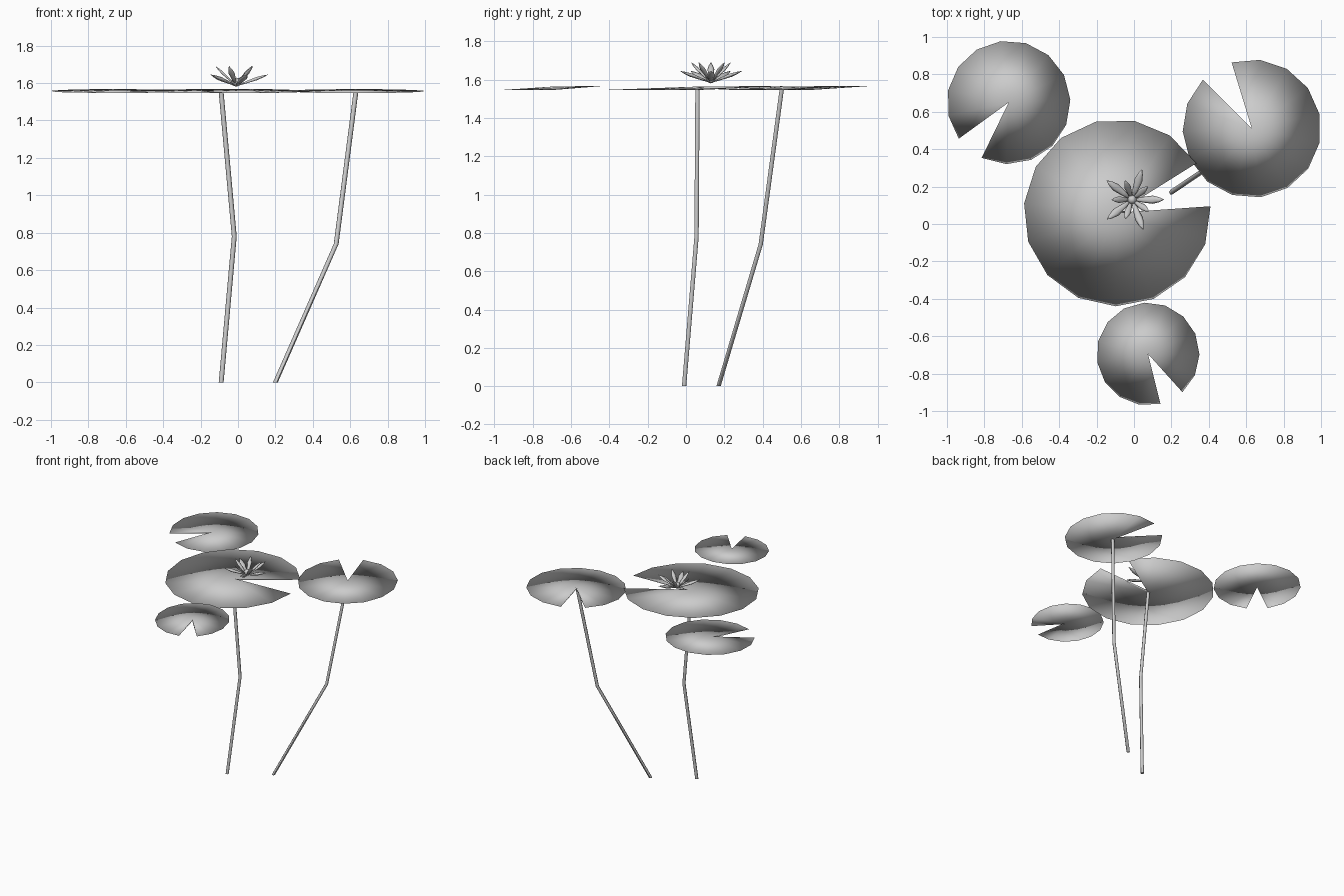
import bpy, bmesh
from math import cos, sin, radians
from mathutils import Vector

cube = bpy.data.objects.get("Cube")
if cube:
    bpy.data.objects.remove(cube, do_unlink=True)

grey = bpy.data.materials.new("plain grey")
grey.use_nodes = True
COLOUR = (0.6, 0.6, 0.6, 1)
grey.diffuse_color = COLOUR
grey.node_tree.nodes["Principled BSDF"].inputs["Base Color"].default_value = COLOUR


def finish(name, bm):
    bmesh.ops.recalc_face_normals(bm, faces=bm.faces)
    for f in bm.faces:
        f.smooth = True
    mesh = bpy.data.meshes.new(name)
    bm.to_mesh(mesh)
    bm.free()
    mesh.materials.append(grey)
    obj = bpy.data.objects.new(name, mesh)
    bpy.context.collection.objects.link(obj)
    return obj


def loft(bm, rings):
    """Skin a list of equal vertex rings, capping both ends."""
    n = len(rings[0])
    for a, b in zip(rings, rings[1:]):
        for i in range(n):
            j = (i + 1) % n
            bm.faces.new((a[i], a[j], b[j], b[i]))
    bm.faces.new(rings[0])
    bm.faces.new(rings[-1])


# Lily pads: thin, slightly tilted lenses with a wedge notch
def pad(name, x, y, radius, notch_end, segments=14, notch=28):
    bm = bmesh.new()
    top = bm.verts.new((x, y, 1.564))
    low = bm.verts.new((x, y, 1.546))
    rim = []
    for i in range(segments + 1):
        a = radians(notch_end + (360 - notch) * i / segments)
        rim.append(bm.verts.new((x + radius * cos(a), y + radius * sin(a),
                                 1.557 + 0.011 * sin(a))))
    for a, b in zip(rim, rim[1:]):
        bm.faces.new((top, a, b))
        bm.faces.new((low, b, a))
    bm.faces.new((top, low, rim[0]))
    bm.faces.new((top, rim[-1], low))
    finish(name, bm)


pad("large_pad", -0.09, 0.06, 0.5, 32)
pad("back_left_pad", 0.63, 0.51, 0.37, 135)
pad("back_right_pad", -0.67, 0.65, 0.33, 244)
pad("front_pad", 0.075, -0.695, 0.275, 312)


# Stems: bent six-sided tubes
def stem(name, points, radius=0.013):
    bm = bmesh.new()
    rings = [[bm.verts.new((x + radius * cos(radians(60 * i)),
                            y + radius * sin(radians(60 * i)), z))
              for i in range(6)] for x, y, z in points]
    loft(bm, rings)
    obj = finish(name, bm)
    bpy.ops.object.select_all(action="DESELECT")
    obj.select_set(True)
    bpy.context.view_layer.objects.active = obj
    bpy.ops.object.shade_smooth_by_angle(angle=radians(65))


stem("large_pad_stem", [(-0.09, -0.01, 0), (-0.02, 0.055, 0.78), (-0.09, 0.06, 1.55)])
stem("back_left_stem", [(0.2, 0.17, 0), (0.525, 0.39, 0.74), (0.63, 0.5, 1.55)])

# Flower: two whorls of pointed petals round a small bud
CENTRE = Vector((-0.01, 0.13, 1.585))


def petal(name, angle, reach, rise, width):
    a = radians(angle)
    axis = Vector((cos(a) * reach, sin(a) * reach, rise))
    side = Vector((-sin(a), cos(a), 0))
    up = axis.cross(side).normalized()
    bm = bmesh.new()
    rings = []
    for t, w in ((0, 0.25), (0.35, 0.7), (0.65, 1), (0.85, 0.6), (1, 0.06)):
        rings.append([bm.verts.new(CENTRE + axis * t
                                   + side * cos(radians(60 * i)) * width * w
                                   + up * sin(radians(60 * i)) * width * w * 0.45)
                      for i in range(6)])
    loft(bm, rings)
    finish(name, bm)


for k, angle in enumerate((0, 72, 143, 218, 290)):
    petal(f"outer_petal_{k + 1}", angle, 0.17, 0.06, 0.022)
for k, angle in enumerate((40, 110, 180, 250, 325)):
    petal(f"inner_petal_{k + 1}", angle, 0.11, 0.105, 0.018)

bm = bmesh.new()
bmesh.ops.create_uvsphere(bm, u_segments=10, v_segments=6, radius=0.024)
bmesh.ops.translate(bm, verts=bm.verts, vec=CENTRE + Vector((0, 0, 0.02)))
finish("flower_bud", bm)
